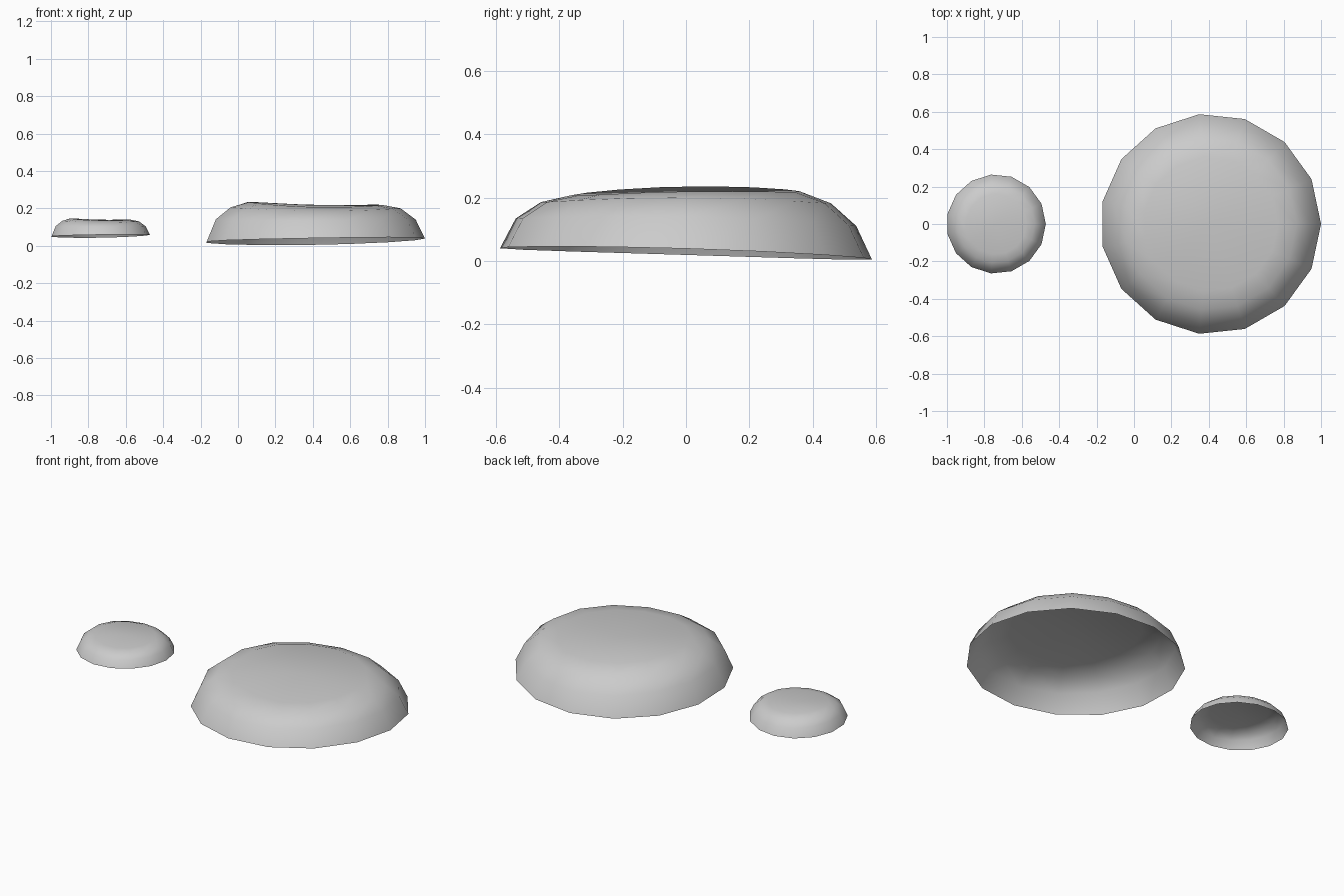
import bpy, bmesh
from math import cos, sin, pi

if "Cube" in bpy.data.objects:
    bpy.data.objects.remove(bpy.data.objects["Cube"])

SIDES = 15
# each ring: radius, mean height, tilt along x, tilt along y, saddle warp
RINGS = [
    (0.59, 0.026, 0.010, -0.018, 0.003),
    (0.54, 0.131, 0.000, -0.012, 0.009),
    (0.46, 0.193, -0.003, -0.002, 0.010),
    (0.36, 0.220, -0.008, 0.006, 0.007),
]


def make_cap(name, location, size):
    bm = bmesh.new()
    loops = []
    for r, h, tx, ty, warp in RINGS:
        loop = []
        for i in range(SIDES):
            a = 2 * pi * i / SIDES
            z = h + tx * cos(a) + ty * sin(a) + warp * cos(2 * a)
            loop.append(bm.verts.new((r * cos(a), r * sin(a), z)))
        loops.append(loop)
    # side walls, open underneath
    for low, high in zip(loops, loops[1:]):
        for i in range(SIDES):
            j = (i + 1) % SIDES
            bm.faces.new((low[i], low[j], high[j], high[i]))
    # nearly flat top
    centre = bm.verts.new((0, 0, 0.217))
    for i in range(SIDES):
        bm.faces.new((loops[-1][i], loops[-1][(i + 1) % SIDES], centre))
    for f in bm.faces:
        f.smooth = True
    mesh = bpy.data.meshes.new(name)
    bm.to_mesh(mesh)
    bm.free()
    obj = bpy.data.objects.new(name, mesh)
    obj.location = location
    obj.scale = (size, size, size)
    bpy.context.collection.objects.link(obj)


# two mushroom-like caps
make_cap("large_cap", (0.41, 0, 0), 1.0)
make_cap("small_cap", (-0.737, 0, 0.041), 0.45)
